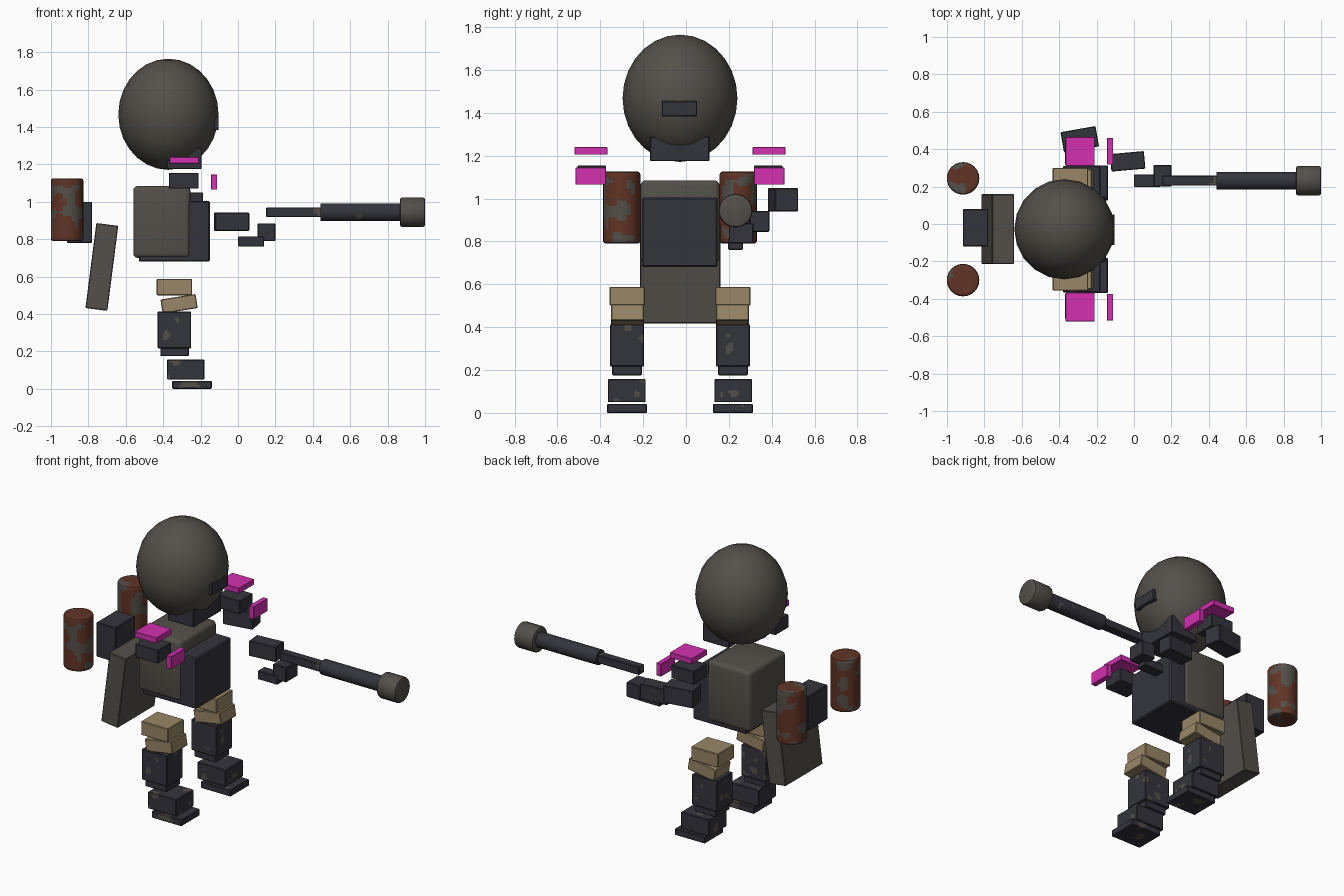
import bpy, bmesh, math
from mathutils import Matrix, Vector, noise

if "Cube" in bpy.data.objects:
    bpy.data.objects.remove(bpy.data.objects["Cube"])


def material(name, r, g, b):
    m = bpy.data.materials.new(name)
    m.use_nodes = True
    m.diffuse_color = (r, g, b, 1)
    node = m.node_tree.nodes["Principled BSDF"]
    node.inputs["Base Color"].default_value = (r, g, b, 1)
    node.inputs["Roughness"].default_value = 0.8
    return m


GRAY = material("warm_gray", .088, .079, .067)
DARK = material("dark_slate", .034, .034, .046)
PINK = material("magenta", .66, .03, .44)
TAN = material("tan_leather", .32, .24, .135)
RUST = material("rust_red", .12, .034, .019)

MID_Y = -0.028  # symmetry plane of the figure, which looks along +x


def finish(name, bm, mat, loc, rot=(0, 0, 0), smooth=False):
    me = bpy.data.meshes.new(name)
    bm.to_mesh(me)
    bm.free()
    me.materials.append(mat)
    ob = bpy.data.objects.new(name, me)
    bpy.context.collection.objects.link(ob)
    ob.location = loc
    ob.rotation_euler = [math.radians(a) for a in rot]
    if smooth:
        bpy.ops.object.select_all(action='DESELECT')
        ob.select_set(True)
        bpy.context.view_layer.objects.active = ob
        bpy.ops.object.shade_smooth_by_angle(angle=math.radians(40))
    return ob


def wear(ob, freq, limit):
    """Worn gray patches: faces where a noise field is high."""
    ob.data.materials.append(GRAY)
    for f in ob.data.polygons:
        f.material_index = int(noise.noise((f.center + Vector(ob.location)) * freq) > limit)


def box(name, mat, x, y, z, rot=(0, 0, 0), bevel=0.004, worn=False):
    """Box between the given limits, turned about its own centre."""
    bm = bmesh.new()
    bmesh.ops.create_cube(bm, size=1)
    bmesh.ops.scale(bm, vec=[b - a for a, b in (x, y, z)], verts=bm.verts)
    bmesh.ops.bevel(bm, geom=bm.edges[:], offset=bevel, affect='EDGES',
                    segments=3 if bevel > .01 else 1, profile=0.5)
    if worn:
        long_edges = [e for e in bm.edges if e.calc_length() > bevel * 3]
        bmesh.ops.subdivide_edges(bm, edges=long_edges, cuts=13, use_grid_fill=True)
    ob = finish(name, bm, mat, [(a + b) / 2 for a, b in (x, y, z)], rot, bevel > .01)
    if worn:
        wear(ob, 17, .42)
    return ob


def tube(name, mat, centre, radius, length, rot=(0, 0, 0), bevel=0.004, worn=None):
    bm = bmesh.new()
    bmesh.ops.create_cone(bm, cap_ends=True, segments=24, radius1=radius,
                          radius2=radius, depth=length)
    rims = [e for e in bm.edges if abs(e.verts[0].co.z - e.verts[1].co.z) < 1e-5]
    bmesh.ops.bevel(bm, geom=rims, offset=bevel, affect='EDGES', segments=2, profile=.5)
    if worn:
        sides = [e for e in bm.edges if e.calc_length() > length / 2]
        bmesh.ops.subdivide_edges(bm, edges=sides, cuts=22, use_grid_fill=True)
        caps = [f for f in bm.faces if len(f.verts) > 8]
        for _ in range(4):
            bmesh.ops.inset_individual(bm, faces=caps, thickness=radius * .18)
    ob = finish(name, bm, mat, centre, rot, True)
    if worn:
        wear(ob, *worn)
    return ob


def pair(name, mat, x, off, z, **kw):
    """Matching boxes on both sides; off is the distance from the middle."""
    a, b = off
    box("left_" + name, mat, x, (MID_Y + a, MID_Y + b), z, **kw)
    box("right_" + name, mat, x, (MID_Y - b, MID_Y - a), z, **kw)


# Head, visor and jaw
bm = bmesh.new()
bmesh.ops.create_uvsphere(bm, u_segments=20, v_segments=14, radius=1)
bmesh.ops.scale(bm, vec=(.268, .268, .297), verts=bm.verts)
finish("head", bm, GRAY, (-.372, MID_Y, 1.468), smooth=True)
box("visor", DARK, (-.22, -.103), (-.113, .052), (1.383, 1.455))
box("jaw", DARK, (-.38, -.195), (-.168, .11), (1.175, 1.29))

# Torso, chest plate and back flap
box("torso", GRAY, (-.56, -.255), (-.213, .157), (.70, 1.085), bevel=.024)
box("chest_plate", DARK, (-.53, -.15), (-.205, .148), (.68, 1.005), bevel=.007)
box("back_flap", GRAY, (-.787, -.669), (-.214, .16), (.423, .881), rot=(0, 7.3, 0))

# Backpack with two worn tanks
box("backpack", DARK, (-.915, -.78), (-.12, .08), (.78, 1.0))
for side, s in (("left", 1), ("right", -1)):
    tube(side + "_tank", RUST, (-.914, MID_Y + s * .272, .958), .087, .335,
         bevel=.012, worn=(13, .12))

# Shoulders with bright armour plates
pair("shoulder", DARK, (-.37, -.21), (.345, .478), (1.07, 1.155))
pair("shoulder_plate", PINK, (-.365, -.21), (.338, .492), (1.205, 1.24), bevel=.002)
pair("front_plate", PINK, (-.145, -.111), (.345, .487), (1.065, 1.145), bevel=.002)

# Legs
pair("thigh", TAN, (-.435, -.245), (.163, .328), (.50, .588))
pair("knee", TAN, (-.41, -.22), (.168, .322), (.417, .493), rot=(0, -9, 0))
pair("shin", DARK, (-.43, -.25), (.168, .327), (.217, .413), worn=True)
pair("ankle", DARK, (-.415, -.262), (.178, .317), (.175, .22))
pair("foot", DARK, (-.38, -.18), (.16, .337), (.05, .157), worn=True)
pair("sole", DARK, (-.352, -.14), (.154, .341), (0, .042), worn=True)

# Left arm and hand
box("left_upper_arm", DARK, (-.385, -.195), (.398, .508), (.94, 1.05), rot=(0, 0, 10))
box("left_forearm", DARK, (-.125, .057), (.288, .382), (.845, .942), rot=(0, 0, 5))
box("left_hand", DARK, (.105, .2), (.2, .315), (.79, .885))

# Long gun
box("gun_grip", DARK, (0, .14), (.197, .265), (.76, .815))
box("gun_body", DARK, (.15, .45), (.205, .258), (.918, .97), worn=True)
tube("gun_barrel", DARK, (.655, .232, .945), .047, .43, rot=(0, 90, 0), worn=(17, .42))
tube("gun_muzzle", GRAY, (.933, .231, .944), .079, .134, rot=(0, 90, 0), bevel=.012)
